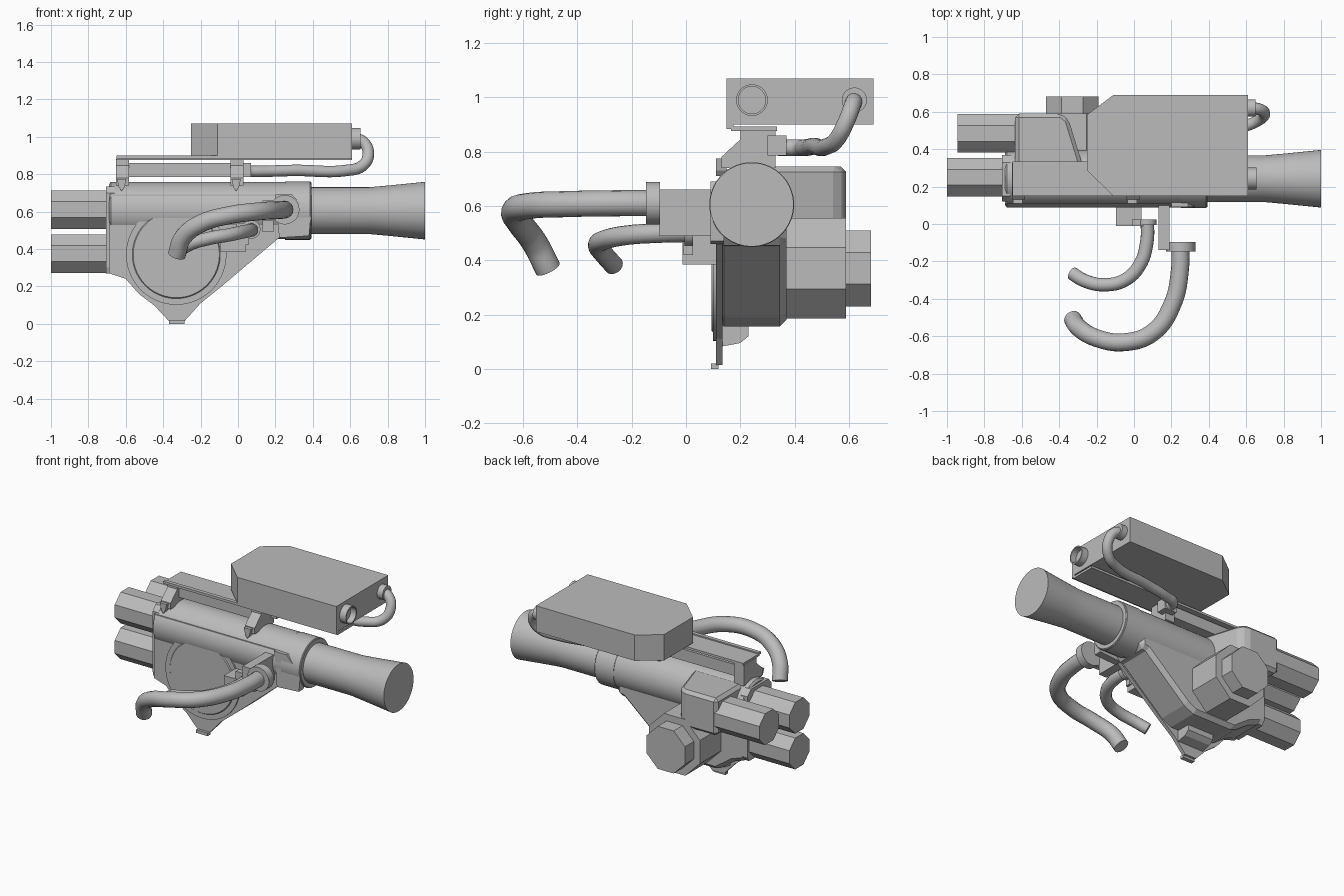
import bpy, bmesh, math
from mathutils import Vector

cube = bpy.data.objects.get("Cube")
if cube:
    bpy.data.objects.remove(cube, do_unlink=True)

grey = bpy.data.materials.new("plain grey")
grey.use_nodes = True
grey.diffuse_color = (0.5, 0.5, 0.5, 1)
grey.node_tree.nodes["Principled BSDF"].inputs["Base Color"].default_value = (0.5, 0.5, 0.5, 1)


def place(axis, a, b, d):
    """Turn profile point (a, b) at depth d into a 3D point."""
    return {"X": (d, a, b), "Y": (a, d, b), "Z": (a, b, d)}[axis]


def finish(name, bm, smooth=False, bevel=0):
    bmesh.ops.remove_doubles(bm, verts=bm.verts, dist=1e-5)
    bmesh.ops.recalc_face_normals(bm, faces=bm.faces)
    mesh = bpy.data.meshes.new(name)
    bm.to_mesh(mesh)
    bm.free()
    mesh.materials.append(grey)
    obj = bpy.data.objects.new(name, mesh)
    bpy.context.collection.objects.link(obj)
    if bevel:
        mod = obj.modifiers.new("bevel", "BEVEL")
        mod.width, mod.segments = bevel, 1
    if smooth:
        shade(obj)
    return obj


def shade(obj):
    bpy.ops.object.select_all(action="DESELECT")
    obj.select_set(True)
    bpy.context.view_layer.objects.active = obj
    bpy.ops.object.shade_smooth_by_angle(angle=math.radians(35))


def prism(name, axis, profile, lo, hi, bevel=0, smooth=False):
    bm = bmesh.new()
    ends = [[bm.verts.new(place(axis, a, b, d)) for a, b in profile] for d in (lo, hi)]
    n = len(profile)
    for ring in ends:
        bm.faces.new(ring)
    for i in range(n):
        j = (i + 1) % n
        bm.faces.new((ends[0][i], ends[0][j], ends[1][j], ends[1][i]))
    return finish(name, bm, smooth, bevel)


def box(name, x, y, z, bevel=0):
    return prism(name, "Z", [(x[0], y[0]), (x[1], y[0]), (x[1], y[1]), (x[0], y[1])], *z, bevel)


def disc(a, b, r, n=48):
    """Regular polygon with flat top, r measured to the flats for low n."""
    r = r / math.cos(math.pi / n)
    return [(a + r * math.cos((i + 0.5) * math.tau / n),
             b + r * math.sin((i + 0.5) * math.tau / n)) for i in range(n)]


def lathe(name, axis, a, b, steps, n=48):
    """Closed round part from (depth, radius) steps."""
    bm = bmesh.new()
    rings = [[bm.verts.new(place(axis, u, v, d)) for u, v in disc(a, b, r, n)] for d, r in steps]
    for r0, r1 in zip(rings, rings[1:]):
        for i in range(n):
            j = (i + 1) % n
            bm.faces.new((r0[i], r0[j], r1[j], r1[i]))
    bm.faces.new(rings[0])
    bm.faces.new(rings[-1])
    return finish(name, bm, True)


def hose(name, points, radius):
    curve = bpy.data.curves.new(name, "CURVE")
    curve.dimensions = "3D"
    curve.bevel_depth, curve.bevel_resolution = radius, 6
    curve.resolution_u, curve.use_fill_caps = 10, True
    spline = curve.splines.new("BEZIER")
    spline.bezier_points.add(len(points) - 1)
    for knot, co in zip(spline.bezier_points, points):
        knot.co = Vector(co)
        knot.handle_left_type = knot.handle_right_type = "AUTO"
    curve.materials.append(grey)
    obj = bpy.data.objects.new(name, curve)
    bpy.context.collection.objects.link(obj)
    bpy.ops.object.select_all(action="DESELECT")
    obj.select_set(True)
    bpy.context.view_layer.objects.active = obj
    bpy.ops.object.convert(target="MESH")
    shade(bpy.context.object)


# Barrel, collar and flared nozzle
CY, CZ = 0.242, 0.605
lathe("main_tube", "X", CY, CZ, [(-0.69, 0.14), (-0.68, 0.153), (0.39, 0.153)])
lathe("nozzle", "X", CY, CZ, [(0.38, 0.125), (0.7, 0.125), (0.8, 0.134), (0.9, 0.144), (1, 0.154)])
lathe("collar", "X", CY, CZ, [(0.25, 0.156), (0.385, 0.156), (0.392, 0.15)])

# Housing with sloping underside
prism("housing", "Y", [(-0.69, 0.69), (0.25, 0.69), (0.25, 0.46), (0.2, 0.45), (-0.1, 0.19),
                       (-0.17, 0.155), (-0.48, 0.155), (-0.6, 0.24), (-0.69, 0.27)],
      0.115, 0.37, bevel=0.025)
prism("front_plate", "Y", [(-0.69, 0.69), (0.22, 0.69), (0.22, 0.46), (-0.1, 0.19), (-0.2, 0.11),
                           (-0.285, 0.015), (-0.37, 0.015), (-0.45, 0.1), (-0.53, 0.16),
                           (-0.6, 0.24), (-0.69, 0.27)], 0.11, 0.135)
box("plate_foot", (-0.37, -0.285), (0.092, 0.12), (0, 0.02))
prism("foot_rib", "X", [(0.12, 0.08), (0.2, 0.095), (0.23, 0.12), (0.23, 0.18), (0.12, 0.2)], -0.42, -0.23)
lathe("round_cover", "Y", -0.33, 0.37, [(0.12, 0.268), (0.1, 0.268), (0.1, 0.235), (0.094, 0.23)], 64)
prism("end_flange", "X", [(0.13, 0.27), (0.35, 0.27), (0.37, 0.3), (0.37, 0.7), (0.33, 0.735),
                          (0.15, 0.735), (0.12, 0.7), (0.12, 0.3)], -0.705, -0.66)

# Three canisters on the end
for name, y, z, x in (("upper", 0.25, 0.61, -1), ("lower", 0.25, 0.375, -1), ("rear", 0.485, 0.61, -0.945)):
    prism(name + "_canister", "X", disc(y, z, 0.103, 8), x, x + 0.33)

# Rear housings and octagonal cap
prism("rear_shoulder", "Z", [(-0.635, 0.3), (-0.635, 0.59), (-0.39, 0.59), (-0.35, 0.56), (-0.27, 0.3)],
      0.5, 0.745, bevel=0.02)
prism("rear_drum", "Y", disc(-0.33, 0.37, 0.185, 8), 0.3, 0.59)
prism("rear_cap", "Y", disc(-0.33, 0.37, 0.14, 8), 0.58, 0.682)

# Rail on top, carried by two wedge brackets
box("rail_plate", (-0.65, 0.61), (0.165, 0.335), (0.877, 0.892))
box("rail_lip", (-0.65, 0.61), (0.15, 0.175), (0.884, 0.9))
box("rail_beam", (-0.6, 0.03), (0.22, 0.32), (0.785, 0.86))
for name, x in (("end", -0.622), ("middle", -0.01)):
    prism(name + "_bracket", "X", [(0.13, 0.74), (0.13, 0.78), (0.2, 0.845), (0.2, 0.88),
                                   (0.33, 0.88), (0.33, 0.74)], x - 0.03, x + 0.04)
    prism(name + "_spike", "Y", [(x - 0.025, 0.775), (x + 0.025, 0.775), (x + 0.015, 0.73),
                                 (x, 0.71), (x - 0.015, 0.73)], 0.11, 0.15)
box("pipe_block", (-0.02, 0.07), (0.3, 0.37), (0.785, 0.86))

# Chamfered top box with ports and return pipe
prism("top_box", "Z", [(-0.25, 0.285), (-0.11, 0.15), (0.61, 0.15), (0.61, 0.69),
                       (-0.11, 0.69), (-0.25, 0.585)], 0.9, 1.07)
lathe("front_port", "X", 0.243, 0.99, [(0.6, 0.058), (0.655, 0.058), (0.655, 0.05), (0.615, 0.05)], 32)
lathe("pipe_port", "X", 0.62, 0.99, [(0.6, 0.046), (0.65, 0.046)], 32)
hose("return_pipe", [(0.6, 0.62, 0.99), (0.665, 0.615, 0.975), (0.697, 0.59, 0.91), (0.665, 0.555, 0.845),
                     (0.58, 0.52, 0.82), (0.3, 0.47, 0.82), (0.12, 0.44, 0.815),
                     (0.04, 0.41, 0.815), (0.03, 0.34, 0.815)], 0.031)

# Large hose with mount
box("large_mount", (0.13, 0.19), (-0.1, 0.13), (0.49, 0.66))
prism("large_arm", "Z", [(0.13, -0.14), (0.25, -0.14), (0.25, -0.1), (0.13, -0.09)], 0.55, 0.66)
lathe("large_ring", "Y", 0.25, 0.61, [(-0.148, 0.078), (-0.095, 0.078)], 32)
prism("ring_seat", "Y", [(0.2, 0.69), (0.29, 0.69), (0.39, 0.58), (0.38, 0.47), (0.22, 0.46)], 0.09, 0.14)
hose("large_hose", [(0.247, -0.1, 0.61), (0.245, -0.25, 0.61), (0.205, -0.43, 0.607), (0.1, -0.58, 0.6),
                    (-0.05, -0.632, 0.58), (-0.2, -0.61, 0.535), (-0.295, -0.555, 0.46),
                    (-0.328, -0.508, 0.368)], 0.048)

# Small hose with mount
box("small_mount", (-0.095, 0.04), (-0.012, 0.12), (0.385, 0.49))
box("small_arm", (-0.01, 0.055), (-0.01, 0.025), (0.42, 0.54))
lathe("small_ring", "Y", 0.07, 0.505, [(-0.005, 0.05), (0.025, 0.05)], 32)
hose("small_hose", [(0.072, 0.02, 0.503), (0.068, -0.1, 0.5), (0.03, -0.22, 0.492), (-0.05, -0.3, 0.475),
                    (-0.16, -0.325, 0.455), (-0.26, -0.305, 0.425), (-0.33, -0.265, 0.38)], 0.036)
